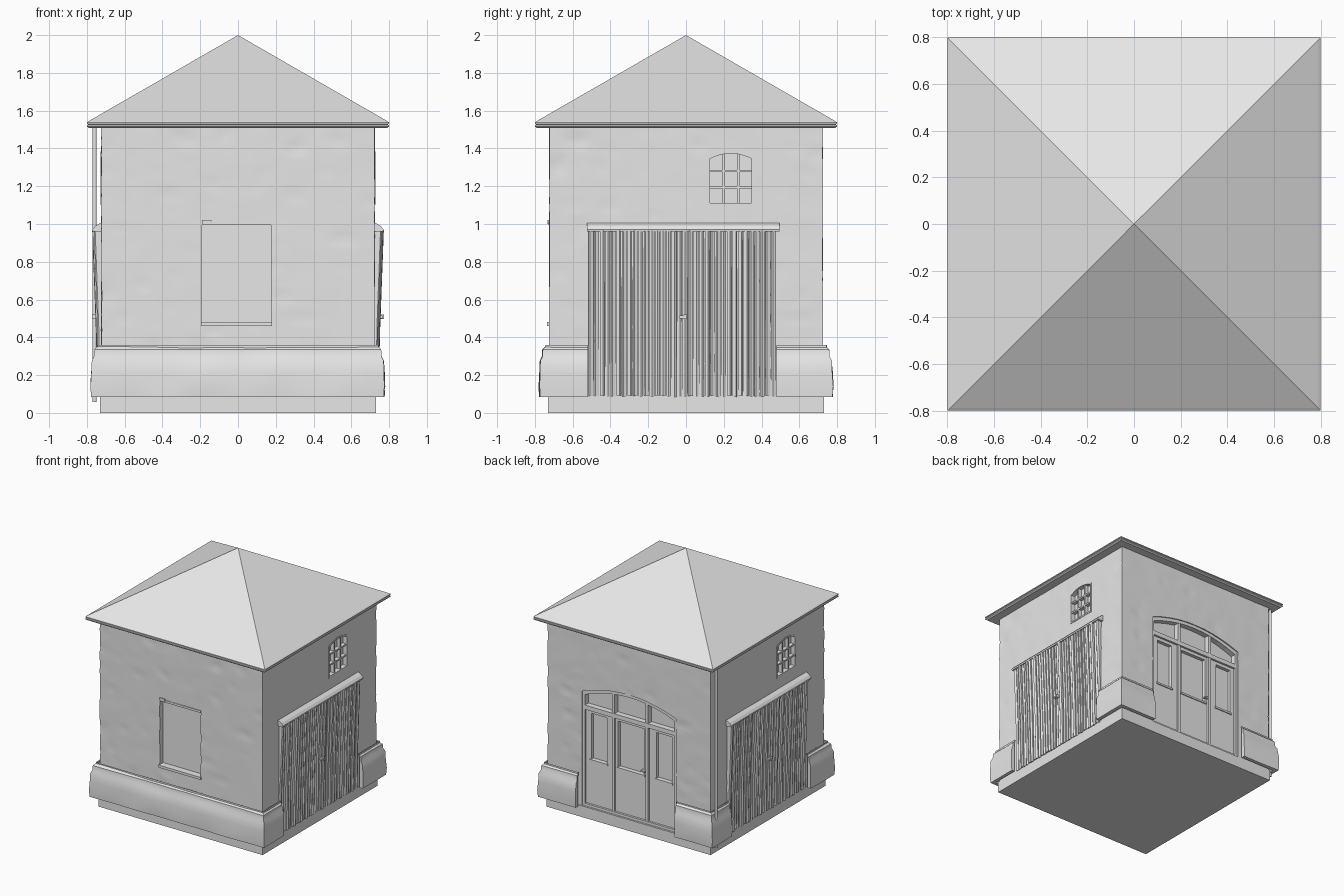
import bpy, bmesh, math, random
from mathutils import Vector, Matrix, noise

if "Cube" in bpy.data.objects:
    bpy.data.objects.remove(bpy.data.objects["Cube"])

random.seed(4)
W = 0.725                                   # half width of the walls
GREY = bpy.data.materials.new("stone grey")
GREY.diffuse_color = (0.8, 0.8, 0.8, 1)
GREY.use_nodes = True
GREY.node_tree.nodes["Principled BSDF"].inputs["Base Color"].default_value = GREY.diffuse_color
TURN = Matrix.Rotation(math.pi, 4, 'Z')


def finish(name, bm, smooth=None):
    bmesh.ops.recalc_face_normals(bm, faces=bm.faces)
    me = bpy.data.meshes.new(name)
    bm.to_mesh(me)
    bm.free()
    ob = bpy.data.objects.new(name, me)
    bpy.context.collection.objects.link(ob)
    me.materials.append(GREY)
    if smooth:
        bpy.ops.object.select_all(action='DESELECT')
        ob.select_set(True)
        bpy.context.view_layer.objects.active = ob
        bpy.ops.object.shade_smooth_by_angle(angle=math.radians(smooth))
    return ob


def add_box(bm, x0, x1, y0, y1, z0, z1):
    m = Matrix.LocRotScale(Vector(((x0 + x1) / 2, (y0 + y1) / 2, (z0 + z1) / 2)), None,
                           Vector((x1 - x0, y1 - y0, z1 - z0)))
    return bmesh.ops.create_cube(bm, size=1, matrix=m)["verts"]


def box(name, *dims):
    bm = bmesh.new()
    add_box(bm, *dims)
    return finish(name, bm)


def loft(bm, rings, caps=True, top=True):
    """Skin closed rings of equal length; returns the vertex rings."""
    vs = [[bm.verts.new(p) for p in r] for r in rings]
    n = len(rings[0])
    for a, b in zip(vs, vs[1:]):
        for i in range(n):
            bm.faces.new((a[i], a[(i + 1) % n], b[(i + 1) % n], b[i]))
    if caps:
        bm.faces.new(vs[0])
        if top:
            bm.faces.new(vs[-1])
    return vs


def square(h, z):
    return [(-h, -h, z), (h, -h, z), (h, h, z), (-h, h, z)]


def arch(u0, u1, z0, spring, rise, n=10):
    """Outline of an opening with a shallow curved head, as (u, z)."""
    top = [(u1 + (u0 - u1) * i / n, spring + rise * (1 - (2 * i / n - 1) ** 2)) for i in range(n + 1)]
    return [(u0, z0), (u1, z0)] + top


def arch_frame(bm, axis, outer, inner, d0, d1):
    """Ring shaped frame between two outlines, from depth d0 to d1."""
    def put(o, d):
        return [(d, u, z) if axis == 'X' else (u, d, z) for u, z in o]
    loft(bm, [put(outer, d0), put(outer, d1), put(inner, d1), put(inner, d0)], caps=False)


# Slab, eaves and pyramid roof
box("floor_slab", -.73, .73, -.73, .73, 0, .09)
bm = bmesh.new()
loft(bm, [square(.72, 1.508), square(.79, 1.508), square(.8, 1.516), square(.8, 1.524), square(.785, 1.528)])
finish("eaves_lower", bm)
bm = bmesh.new()
rim = loft(bm, [square(.785, 1.524), square(.8, 1.53), square(.8, 1.538), square(.79, 1.545)], top=False)[-1]
apex = bm.verts.new((0, 0, 2))
for i in range(4):
    bm.faces.new((rim[i], rim[(i + 1) % 4], apex))
finish("roof", bm)

# Rough plaster walls: a finely divided box, dented by noise
bm = bmesh.new()
add_box(bm, -W, W, -W, W, .08, 1.515)
bmesh.ops.subdivide_edges(bm, edges=bm.edges[:], cuts=47, use_grid_fill=True)
for v in bm.verts:
    p = v.co.copy()
    q = Vector((p.x * 8, p.y * 8, p.z * 17))
    dent = .012 * max(0, noise.noise(q) - .22) + .003 * noise.noise(p * 5)
    for k in (0, 1):
        if abs(p[k]) > W - .001:
            v.co[k] -= math.copysign(dent, p[k])
walls = finish("walls", bm, 40)

# Openings: front window, back doorway, one small arched window on each side
DOOR = arch(-.42, .42, .09, 1.01, .08)
VENT = arch(.115, .36, 1.1, 1.355, .03)


def cutter(axis, outline, d0, d1, turn=False):
    bm = bmesh.new()
    loft(bm, [[(d, u, z) if axis == 'X' else (u, d, z) for u, z in outline] for d in (d0, d1)])
    if turn:
        bm.transform(TURN)
    ob = finish("opening_cutter", bm)
    ob.hide_render = True
    ob.hide_set(True)
    mod = walls.modifiers.new("opening", 'BOOLEAN')
    mod.object, mod.operation, mod.solver = ob, 'DIFFERENCE', 'EXACT'


cutter('Y', [(-.19, .475), (.175, .475), (.175, 1), (-.19, 1)], -.8, -.68)
cutter('Y', DOOR, .67, .8)
cutter('X', VENT, .69, .8)
cutter('X', VENT, .69, .8, True)

# Front window trim
box("window_sill", -.195, .18, -.735, -.67, .46, .48)
box("window_lintel", -.19, .175, -.728, -.68, .995, 1.012)
box("window_stone", -.19, -.14, -.732, -.70, 1.0, 1.022)

# Back doors: frame, transom, leaves with recessed panes
bm = bmesh.new()
arch_frame(bm, 'Y', DOOR, arch(-.4, .4, .11, .985, .08), .665, .715)
finish("doorway_frame", bm)
bm = bmesh.new()
add_box(bm, -.41, .41, .665, .715, .865, .9)
for x in (-.15, .15):
    add_box(bm, x - .012, x + .012, .665, .712, .1, 1.06)
finish("transom_and_mullions", bm)
for side, (x0, x1, p0, p1) in {"right": (-.41, -.15, -.365, -.225), "middle": (-.15, .15, -.115, .115),
                               "left": (.15, .41, .215, .355)}.items():
    bm = bmesh.new()
    add_box(bm, x0, p0, .66, .698, .1, .87)
    add_box(bm, p1, x1, .66, .698, .1, .87)
    add_box(bm, p0, p1, .66, .698, .1, .47)
    add_box(bm, p0, p1, .66, .698, .84, .87)
    add_box(bm, p0 - .01, p1 + .01, .69, .706, .455, .47)
    finish("door_leaf_" + side, bm)
box("door_handle", -.135, -.1, .695, .72, .5, .512)

# Plinth: stepped stone skirting swept round the corners, slightly worn
PROFILE = [(-.02, .085), (.05, .085), (.053, .14), (.05, .21), (.046, .275), (.034, .30), (.032, .335),
           (.012, .355), (-.02, .36)]


def plinth(name, path):
    pts = []
    for a, b in zip(path, path[1:]):
        a, b = Vector(a), Vector(b)
        n = max(2, int((b - a).length / .05))
        pts += [a.lerp(b, i / n) for i in range(n)]
    pts.append(Vector(path[-1]))
    rings = []
    for p in pts:
        ring = []
        for out, z in PROFILE:
            o = out + .006 * noise.noise(Vector((p.x * 5, p.y * 5, z * 9))) * (out > .01)
            ring.append([c + math.copysign(o, c) if abs(c) > W - .001 else c for c in p] + [z])
        rings.append(ring)
    bm = bmesh.new()
    loft(bm, rings)
    finish(name, bm, 35)


plinth("plinth_front", [(W, -.52), (W, -W), (-W, -W), (-W, -.48)])
plinth("plinth_back_right", [(W, .48), (W, W), (.44, W)])
plinth("plinth_back_left", [(-W, .52), (-W, W), (-.44, W)])

# Side gates and small barred windows, repeated by a half turn
for side, turn in (("right", False), ("left", True)):
    def done(name, bm, smooth=None):
        if turn:
            bm.transform(TURN)
        finish(side + "_" + name, bm, smooth)

    # uneven vertical boards leaning out at the top
    bm = bmesh.new()
    n = 34
    for i in range(n):
        y0, y1 = -.515 + i / n * .995, -.515 + (i + 1) / n * .995 - .004
        m, r = (y0 + y1) / 2, random.uniform(-.007, .007)
        t = random.uniform(-.006, .006)
        loft(bm, [[(.70, y0, z), (.70, y1, z), (x, y1, z), (x + .007, m + t, z), (x, y0, z)]
                  for x, z in ((.733 + r / 2, .085 + random.uniform(0, .008)), (.739 + r, .45), (.758 + r, .965))])
    done("gate_boards", bm, 30)

    # lintel over the gate
    bm = bmesh.new()
    loft(bm, [[(.70, y, .96), (.768, y, .96), (.77, y, .972), (.755, y, .99), (.73, y, 1.005), (.70, y, 1.005)]
              for y in (-.525, .495)])
    done("gate_lintel", bm)

    # centre seam and latch
    bm = bmesh.new()
    add_box(bm, .745, .765, -.035, .0, .5, .515)
    add_box(bm, .745, .772, -.012, .004, .497, .52)
    done("gate_latch", bm)

    # arched window frame and glazing bars
    bm = bmesh.new()
    arch_frame(bm, 'X', VENT, arch(.127, .348, 1.112, 1.345, .028), .685, .728)
    for y in (.2, .277):
        add_box(bm, .685, .72, y - .006, y + .006, 1.105, 1.372)
    for z in (1.195, 1.28):
        add_box(bm, .685, .72, .12, .355, z - .006, z + .006)
    done("window_bars", bm)

# Rain pipe at the back left corner
bm = bmesh.new()
bmesh.ops.create_cone(bm, cap_ends=True, segments=10, radius1=.011, radius2=.011, depth=1.455,
                      matrix=Matrix.Translation((-.759, .7, .785)))
finish("rain_pipe", bm, 40)
